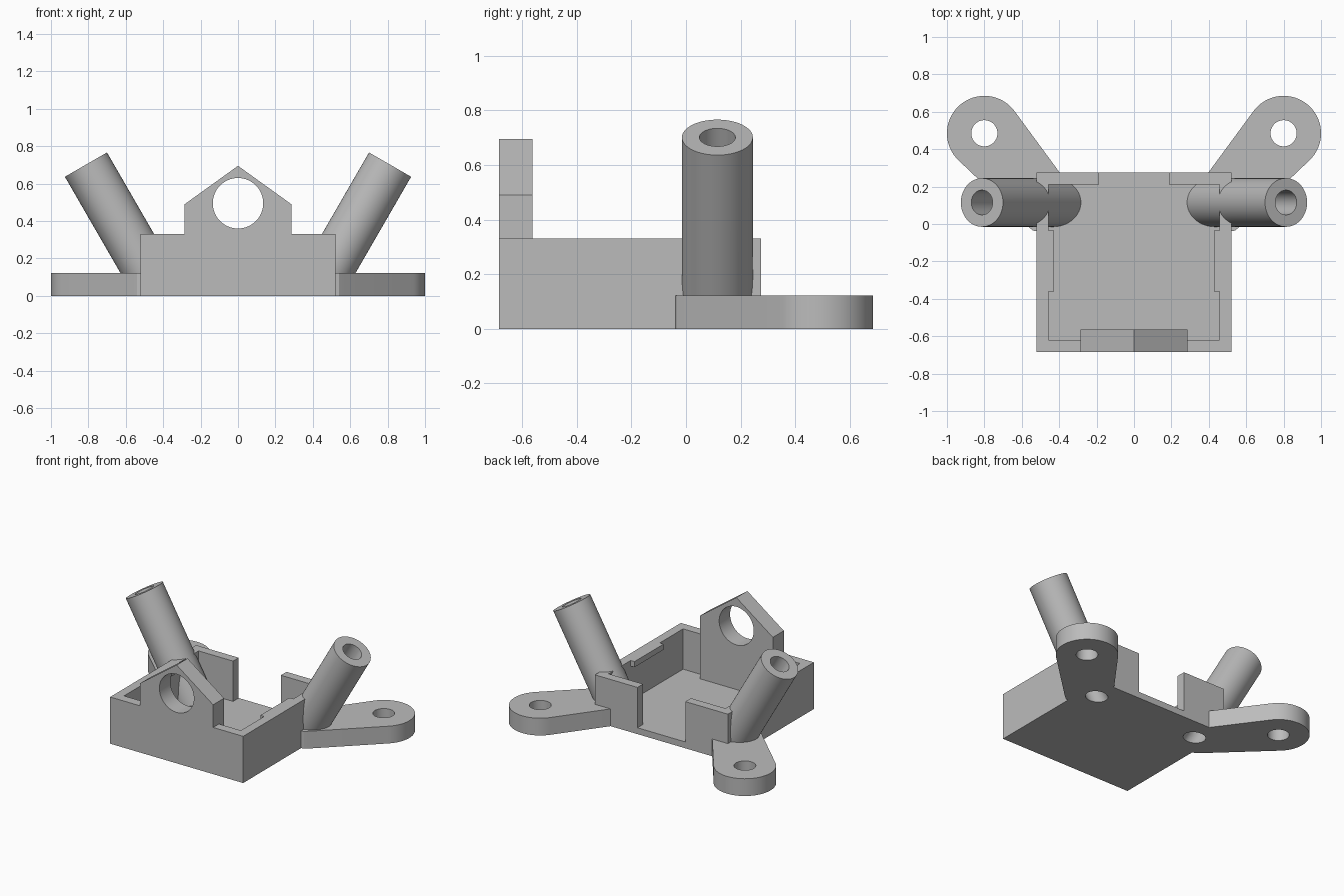
import bpy, bmesh, math
from mathutils import Matrix, Vector

if "Cube" in bpy.data.objects:
    bpy.data.objects.remove(bpy.data.objects["Cube"])

grey = bpy.data.materials.new("grey plastic")
grey.diffuse_color = (0.5, 0.5, 0.5, 1)
grey.use_nodes = True
grey.node_tree.nodes["Principled BSDF"].inputs["Base Color"].default_value = grey.diffuse_color


def finish(name, bm):
    bmesh.ops.recalc_face_normals(bm, faces=bm.faces)
    me = bpy.data.meshes.new(name)
    bm.to_mesh(me)
    bm.free()
    me.materials.append(grey)
    ob = bpy.data.objects.new(name, me)
    bpy.context.collection.objects.link(ob)
    return ob


def prism(name, outline, lo, hi, axis="z"):
    """Extrude a 2D outline along z, or along y for an x-z outline."""
    put = (lambda p, d: (p[0], p[1], d)) if axis == "z" else (lambda p, d: (p[0], d, p[1]))
    bm = bmesh.new()
    face = bm.faces.new([bm.verts.new(put(p, lo)) for p in outline])
    new = bmesh.ops.extrude_face_region(bm, geom=[face])["geom"]
    step = Vector(put((0, 0), hi - lo))
    bmesh.ops.translate(bm, vec=step, verts=[v for v in new if isinstance(v, bmesh.types.BMVert)])
    return finish(name, bm)


def box(name, x0, x1, y0, y1, z0, z1):
    return prism(name, [(x0, y0), (x1, y0), (x1, y1), (x0, y1)], z0, z1)


def arc(cx, cy, r, a0=0, a1=360, n=64):
    count = n if a1 - a0 >= 360 else n + 1
    angles = [math.radians(a0 + (a1 - a0) * i / n) for i in range(count)]
    return [(cx + r * math.cos(a), cy + r * math.sin(a)) for a in angles]


def slanted_rod(name, s, r, lo, hi):
    """Cylinder on the tube axis, leaning 30 degrees outward; lo/hi run along it."""
    bm = bmesh.new()
    bmesh.ops.create_cone(bm, cap_ends=True, segments=64, radius1=r, radius2=r, depth=hi - lo)
    m = (Matrix.Translation((s * 0.408, 0.115, 0))
         @ Matrix.Rotation(s * math.radians(30), 4, "Y")
         @ Matrix.Translation((0, 0, (lo + hi) / 2)))
    bmesh.ops.transform(bm, matrix=m, verts=bm.verts)
    return finish(name, bm)


def boolean(ob, others, op="DIFFERENCE"):
    """Apply a boolean with each helper, then remove the helpers."""
    bpy.context.view_layer.objects.active = ob
    for other in others:
        mod = ob.modifiers.new("bool", "BOOLEAN")
        mod.operation, mod.solver, mod.object = op, "EXACT", other
        bpy.ops.object.modifier_apply(modifier=mod.name)
        bpy.data.objects.remove(other)


def bore(s):
    return slanted_rod("bore_cutter", s, 0.066, -0.3, 1.1)


FLOOR = 0.045

# Open tray with a gap in the back wall
tray = box("tray", -0.52, 0.52, -0.685, 0.275, 0, 0.33)
boolean(tray, [box("cavity_cutter", -0.457, 0.457, -0.62, 0.212, FLOOR, 0.6),
               box("gap_cutter", -0.187, 0.187, 0.1, 0.5, FLOOR, 0.6)])

# Gabled front plate with a round window
plate = prism("front_plate", [(-0.285, 0.02), (0.285, 0.02), (0.285, 0.49),
                              (0, 0.695), (-0.285, 0.49)], -0.685, -0.563, "y")
boolean(tray, [plate], "UNION")
boolean(tray, [prism("window_cutter", arc(0, 0.495, 0.135), -0.9, -0.4, "y")])

# Small retaining ledges along the side walls
for s in (-1, 1):
    x0, x1 = sorted((s * 0.427, s * 0.49))
    boolean(tray, [box("ledge", x0, x1, -0.36, -0.035, 0.29, 0.33)], "UNION")
boolean(tray, [bore(-1), bore(1)])
parts = [tray]

for s, side in ((-1, "left"), (1, "right")):
    # Flat mounting ear with a screw hole
    outline = arc(0.8, 0.485, 0.2, -47.5, 143.7, 48)
    outline += [(0.39, 0.265), (0.51, 0.265), (0.51, -0.04), (0.54, -0.035), (0.57, -0.01)]
    ear = prism(side + "_mounting_ear", [(s * x, y) for x, y in outline], 0, 0.122)
    boolean(ear, [prism("hole_cutter", arc(s * 0.8, 0.485, 0.07), -0.1, 0.3), bore(s)])

    # Slanted hollow tube, trimmed level inside the tray floor
    tube = slanted_rod(side + "_tube", s, 0.13, -0.2, 0.81)
    boolean(tube, [box("trim_cutter", -2, 2, -1, 1, -1, 0.02), bore(s)])
    parts += [ear, tube]

# Smooth the round surfaces, keep edges sharp
bpy.ops.object.select_all(action="DESELECT")
for ob in parts:
    ob.select_set(True)
bpy.context.view_layer.objects.active = tray
bpy.ops.object.shade_smooth_by_angle(angle=math.radians(30))
